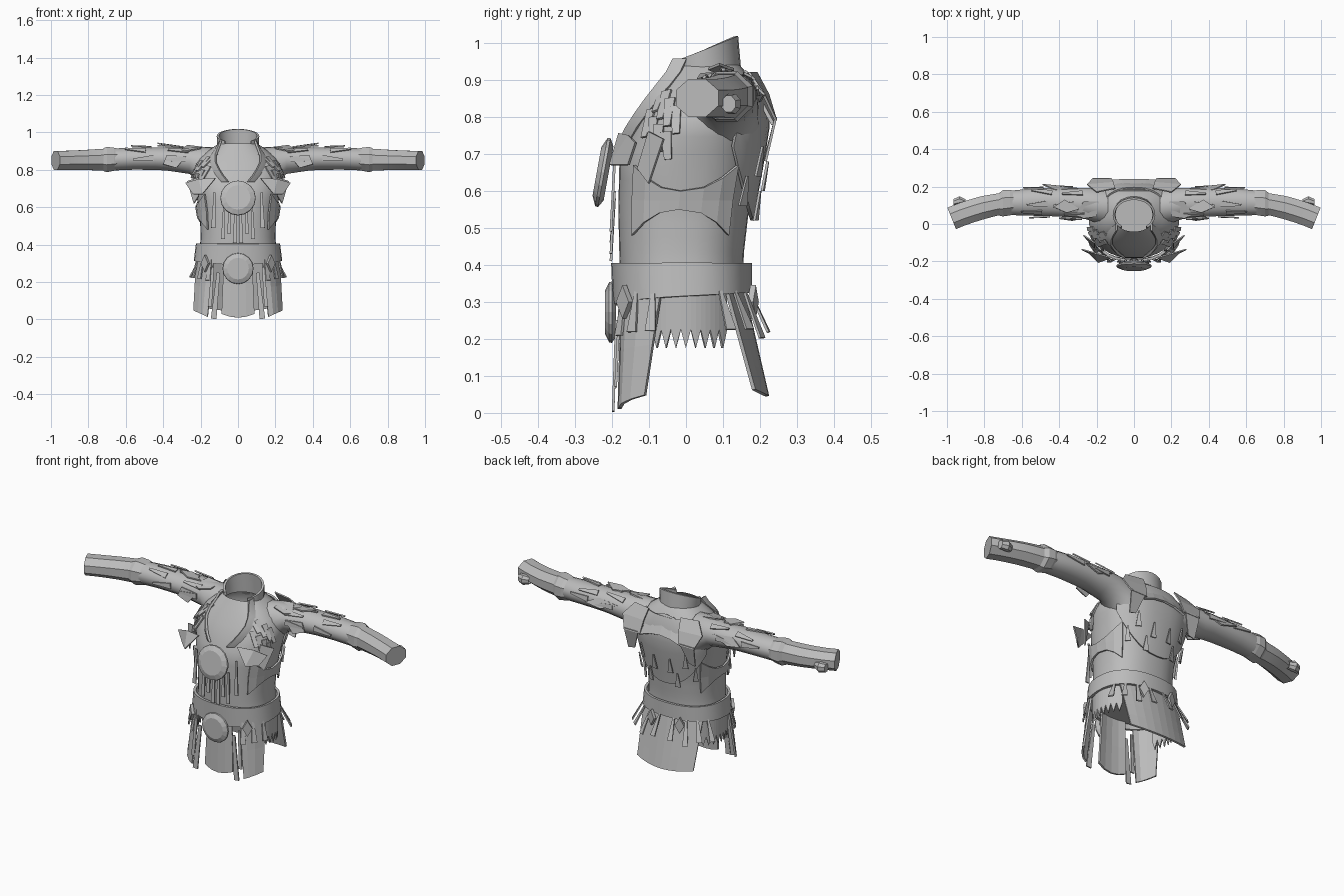
import bpy, bmesh, math, random
from mathutils import Vector
from math import sin, cos, pi, copysign

random.seed(4)
cube = bpy.data.objects.get("Cube")
if cube:
    bpy.data.objects.remove(cube)

grey = bpy.data.materials.new("plain grey")
grey.use_nodes = True
grey.diffuse_color = (0.5, 0.5, 0.5, 1)
for node in grey.node_tree.nodes:
    if node.type == 'BSDF_PRINCIPLED':
        node.inputs["Base Color"].default_value = (0.5, 0.5, 0.5, 1)
        node.inputs["Roughness"].default_value = 0.8


def finish(name, bm, thick=0, mirror=False, smooth=False):
    bmesh.ops.remove_doubles(bm, verts=bm.verts, dist=0.0001)
    bmesh.ops.recalc_face_normals(bm, faces=bm.faces)
    for f in bm.faces:
        f.smooth = smooth
    me = bpy.data.meshes.new(name)
    bm.to_mesh(me)
    bm.free()
    me.materials.append(grey)
    ob = bpy.data.objects.new(name, me)
    bpy.context.collection.objects.link(ob)
    if thick:
        mod = ob.modifiers.new("thickness", 'SOLIDIFY')
        mod.thickness, mod.offset = thick, 0
    if mirror:
        ob.modifiers.new("other side", 'MIRROR').use_mirror_merge = False
    if smooth:
        ob.modifiers.new("sharp edges", 'EDGE_SPLIT').split_angle = math.radians(38)
    return ob


def grid(name, f, nu, nv, thick=0, mirror=False, smooth=True, cap=False):
    """Sheet through f(u, v), with u and v from 0 to 1."""
    bm = bmesh.new()
    rows = [[bm.verts.new(f(i / nu, j / nv)) for i in range(nu + 1)] for j in range(nv + 1)]
    for j in range(nv):
        for i in range(nu):
            bm.faces.new((rows[j][i], rows[j][i + 1], rows[j + 1][i + 1], rows[j + 1][i]))
    if cap:
        bm.faces.new(rows[-1][:-1])
    return finish(name, bm, thick, mirror, smooth)


def plates(name, polys, thick=0.007, mirror=True):
    bm = bmesh.new()
    for p in polys:
        bm.faces.new([bm.verts.new(c) for c in p])
    return finish(name, bm, thick, mirror)


def blade(a, b, w0, w1, normal):
    """Tapered strip from a to b, facing normal."""
    a, b = Vector(a), Vector(b)
    s = (b - a).cross(Vector(normal)).normalized() / 2
    return [a - s * w0, a + s * w0, b + s * w1, b - s * w1]


def lerp_rows(rows, t):
    if t <= rows[0][0]:
        return rows[0][1:]
    for p, q in zip(rows, rows[1:]):
        if t <= q[0]:
            k = (t - p[0]) / (q[0] - p[0])
            return [m + (n - m) * k for m, n in zip(p[1:], q[1:])]
    return rows[-1][1:]


# Torso rings: height, half width, front y, back y
BODY = [(.30, .215, -.175, .155), (.42, .20, -.18, .155), (.55, .203, -.183, .17),
        (.68, .225, -.18, .195), (.78, .245, -.14, .21), (.85, .22, -.10, .205),
        (.91, .15, -.06, .175), (.94, .105, -.04, .145)]


def body(a, z, off=0):
    hx, yf, yb = lerp_rows(BODY, z)
    sx = copysign(abs(sin(a)) ** .85, sin(a))
    cy = copysign(abs(cos(a)) ** .85, cos(a))
    return Vector(((hx + off) * sx, (yf + yb) / 2 - ((yb - yf) / 2 + off) * cy, z))


def out(a):
    return Vector((sin(a), -cos(a), 0))


grid("torso", lambda u, v: body(2 * pi * u, .94 - .62 * v), 36, 16, cap=True)
grid("belt", lambda u, v: body(2 * pi * u, .405 - v * (.115 - .035 * sin(pi * u)), .016),
     32, 1, .014)


# Standing collar, higher at the back, with its open front running into raised lapels
def collar(u, v):
    a = .7 + u * (2 * pi - 1.4)
    low = Vector((.105 * sin(a), .05 - .095 * cos(a), .905))
    high = Vector((.108 * sin(a), .05 - .085 * cos(a), .982 - .036 * cos(a)))
    return low.lerp(high, v)


def lapel(u, v):
    z = .955 - .22 * v
    p = body(.75 - .6 * v + (.3 - .15 * v) * u, z, .022 * (1 - u))
    p.z = z
    return p


grid("collar", collar, 18, 2, .012)
grid("lapel", lapel, 2, 6, .012, True)

# Back shield, shoulder blades and side flaps
grid("back_shield", lambda u, v: body(pi + 2.1 * (u - .5),
     .90 - v * (.38 - .8 * (u - .5) ** 2), .012), 14, 6, .01)
plates("shoulder_blade_plate", [
    [(.10, .19, .92), (.20, .17, .92), (.25, .21, .86), (.11, .222, .86)],
    [(.11, .222, .86), (.25, .21, .86), (.22, .243, .79), (.12, .243, .79)],
    [(.13, .243, .80), (.22, .243, .80), (.21, .215, .68), (.17, .215, .69)]])
grid("upper_back_plate", lambda u, v: ((u - .5) * (.2 + .06 * v), .18 + .055 * v,
     .91 - .1 * v - .03 * (2 * u - 1) ** 2), 4, 1, .01, smooth=False)
grid("side_flap", lambda u, v: body(.8 + 1.45 * u,
     .67 - .07 * sin(pi * u) - v * (.19 - .14 * sin(pi * u)), .012),
     6, 2, .01, True, False)
teeth = []
for a, z in ((pi - .15, .68), (pi - .5, .72), (pi - .75, .64), (pi - .3, .60)):
    teeth.append(blade(body(a, z, .028), body(a, z - .08, .03), .006, .03, out(a)))
plates("back_tooth", teeth)

# Sleeve rings: x, y, z, half depth, half height
SLEEVE = [(.14, .09, .79, .11, .13), (.20, .10, .825, .095, .10), (.26, .11, .85, .085, .073),
          (.40, .117, .86, .078, .062), (.55, .117, .86, .074, .06),
          (.68, .112, .855, .065, .06)]
CUFF = [(.645, .115, .857, .068, .062), (.66, .115, .857, .074, .066),
        (.705, .11, .855, .076, .074), (.72, .105, .855, .066, .066)]
GAUNTLET = [(.70, .11, .855, .062, .064), (.80, .09, .853, .066, .059),
            (.90, .06, .851, .064, .055), (.975, .03, .851, .062, .055)]


def arm(rows, x, a, off=0, slant=0):
    y, z, ry, rz = lerp_rows(rows, x)
    dy = (ry + off) * sin(a)
    return Vector((x + slant * dy, y + dy, z + (rz + off) * cos(a)))


def tube(name, rows, n, nv, slant=0, **kw):
    x0, x1 = rows[0][0], rows[-1][0]
    grid(name, lambda u, v: arm(rows, x0 + (x1 - x0) * v, 2 * pi * u + pi / n, 0, slant * v),
         n, nv, mirror=True, **kw)


tube("sleeve", SLEEVE, 16, 9)
tube("cuff", CUFF, 8, 4, smooth=False)
tube("gauntlet", GAUNTLET, 8, 5, .4, cap=True)
tube("wrist_knob", [(.90, .115, .835, .018, .02), (.93, .125, .835, .026, .03),
                    (.965, .115, .835, .02, .024)], 8, 2, smooth=False, cap=True)

# Shards lying along the sleeve and shoulder
shards = []
for a in (-1.5, -.8, -.1, .7, 1.4):
    for x in (.30, .46):
        x += random.uniform(-.04, .04)
        n = Vector((0, sin(a), cos(a)))
        shards.append(blade(arm(SLEEVE, x, a, .002),
                            arm(SLEEVE, x + .11, a + random.uniform(-.2, .2), .01),
                            .03, .01, n))
plates("sleeve_shard", shards)
plates("shoulder_spike", [
    [(.29, .08, .922), (.36, .06, .93), (.43, .09, .942), (.37, .13, .928)],
    [(.20, .04, .915), (.27, .03, .90), (.31, .05, .905), (.27, .12, .93), (.19, .12, .92)],
    [(.30, .19, .88), (.42, .18, .89), (.49, .212, .86), (.40, .20, .84)],
    [(.28, .03, .87), (.38, .035, .88), (.40, .03, .83), (.33, .02, .81)]])

# Slanted scales on the front of the shoulders
scales = []
for i in range(4):
    for k in range(2):
        a, z = .75 + .17 * i, .89 - .02 * i - .07 * k
        scales.append(blade(body(a - .1, z, .006), body(a + .08, z - .075, .014),
                            .03, .02, out(a) + Vector((0, 0, .7))))
plates("shoulder_scale", scales)
plates("chest_flap", [
    [(.12, -.18, .755), (.21, -.155, .75), (.19, -.205, .67)],
    [(.21, -.155, .75), (.28, -.135, .73), (.24, -.155, .67), (.19, -.205, .67)],
    [(.21, -.10, .76), (.27, -.06, .74), (.235, -.10, .62), (.21, -.13, .66)]])


# Round medallions with a wide bevelled rim
def medallion(name, centre, r, depth, tilt):
    rings = [(.78, depth / 2), (1, depth / 8), (.98, -depth / 8), (.7, -depth / 2)]

    def f(u, v):
        k, d = rings[round(v * 3)]
        x, z = r * k * sin(2 * pi * u), r * k * cos(2 * pi * u)
        return (centre[0] + x, centre[1] + d * cos(tilt) + z * sin(tilt),
                centre[2] - d * sin(tilt) + z * cos(tilt))
    grid(name, f, 16, 3, smooth=False, cap=True)


medallion("chest_medallion", (0, -.225, .65), .095, .032, .18)
medallion("belt_medallion", (0, -.204, .272), .083, .03, 0)

# Fringe below the chest medallion
strips = []
for x, top, low in ((.015, .58, .41), (.045, .58, .46), (.075, .60, .43), (.125, .68, .49)):
    strips.append(blade((x, -.193, top), (x * 1.06, -.203, low), .01, .022, (0, -1, 0)))
plates("chest_fringe", strips)


# Skirt panels hanging from the belt
def side_panel(u, v):
    top = Vector((.13 + .09 * u, -.168 + .10 * u * u, .32))
    low = Vector((.162 + .073 * u, -.178 + .068 * u * u, .014 + .034 * u))
    return top.lerp(low, v)


def back_skirt(u, v):
    s = 2 * u - 1
    return Vector(((.185 - .01 * v) * s, .152 + .068 * v - (.045 - .008 * v) * s * s,
                   .34 - v * (.295 - .018 * s * s)))


def hip(a, z):
    return Vector((.222 * sin(a), -.005 - .17 * cos(a), z))


grid("front_skirt", lambda u, v: ((2 * u - 1) * (.075 + .012 * v),
     -.172 - .008 * v + .012 * (2 * u - 1) ** 2, .32 - v * (.31 - .02 * (2 * u - 1) ** 2)),
     4, 2, .01, smooth=False)
grid("side_front_panel", side_panel, 3, 2, .01, True, False)
grid("back_skirt", back_skirt, 8, 4, .01, smooth=False)
grid("hip_fringe", lambda u, v: hip(1.05 + 1.25 * u,
     .34 - v * (.115 + .05 * (round(u * 16) % 2))), 16, 1, .008, True, False)

# Thin straps, and teeth around the belt
plates("front_strap", [
    blade((.105, -.188, .25), (.13, -.197, .004), .018, .03, (0, -1, 0)),
    blade((.135, -.18, .28), (.15, -.19, .07), .014, .02, (0, -1, 0))])
fangs = []
for a in (.62, .9, 1.2, 2.1, 2.4, 2.7, 3.0):
    tip = .21 + random.uniform(-.01, .02)
    flare = .05 if a > 2 else .02
    fangs.append(blade(body(a, .33, .018), body(a, tip, .02 + flare), .01, .03, out(a)))
plates("belt_fang", fangs)
studs = []
for a in (.72, pi - .3):
    c, side = body(a, .30, .034), Vector((cos(a), sin(a), 0)) * .026
    up = Vector((0, 0, .045))
    studs.append([c + up, c + side, c - up, c - side])
plates("belt_diamond", studs, .016)
